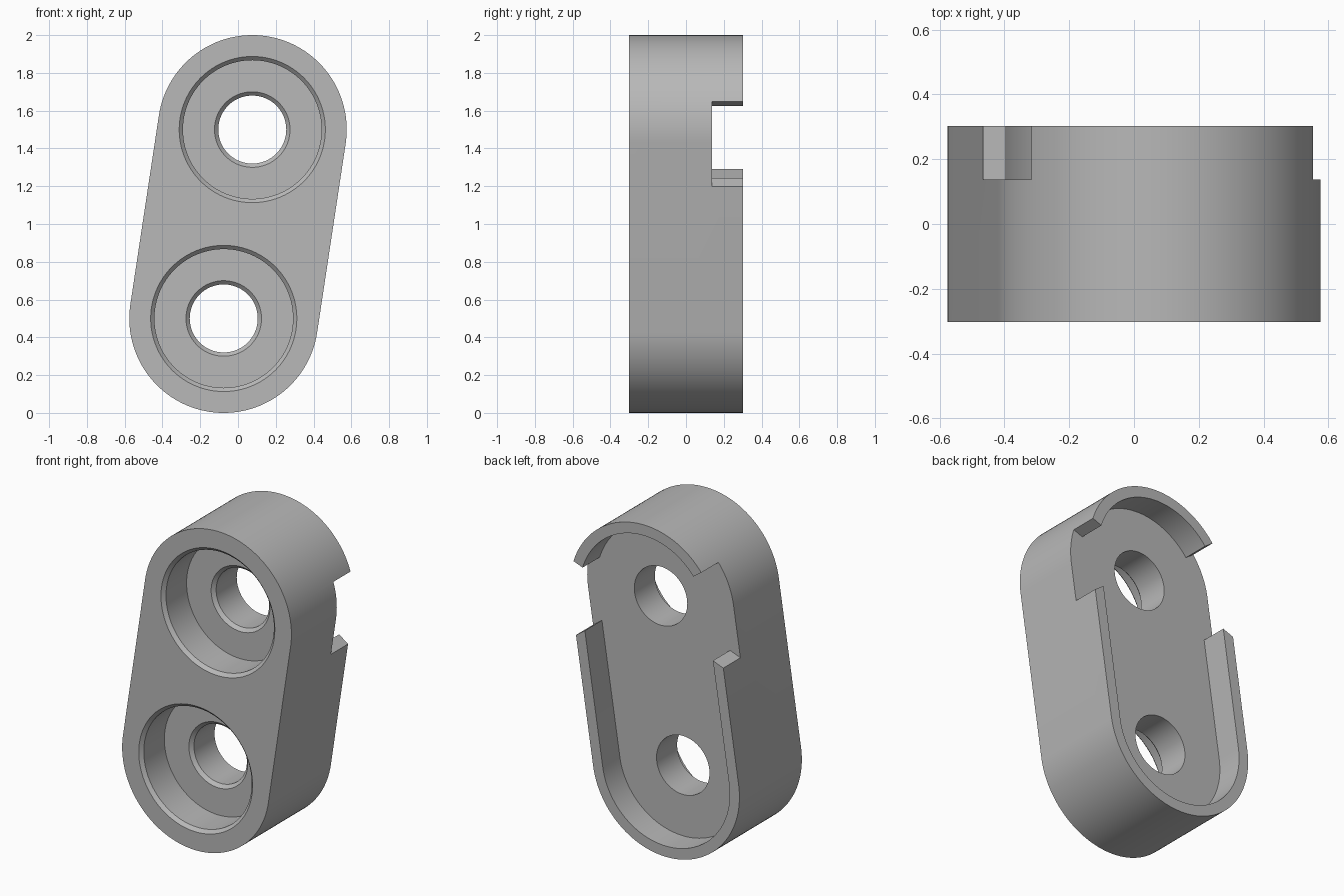
import bpy
import bmesh
import math
from mathutils import Vector

if "Cube" in bpy.data.objects:
    bpy.data.objects.remove(bpy.data.objects["Cube"], do_unlink=True)

HALF_DEPTH = 0.303
RADIUS = 0.5
WALL = 0.066
POCKET_Y = 0.137
TOP = Vector((0.0755, 1.5))
BOTTOM = Vector((-0.0755, 0.5))
LEAN = math.atan2(TOP.x - BOTTOM.x, TOP.y - BOTTOM.y)

grey = bpy.data.materials.new("plain_grey")
grey.use_nodes = True
COLOUR = (0.48, 0.48, 0.48, 1)
grey.diffuse_color = COLOUR
grey.node_tree.nodes["Principled BSDF"].inputs["Base Color"].default_value = COLOUR


def finish(name, bm):
    bmesh.ops.recalc_face_normals(bm, faces=bm.faces)
    mesh = bpy.data.meshes.new(name)
    bm.to_mesh(mesh)
    bm.free()
    mesh.materials.append(grey)
    obj = bpy.data.objects.new(name, mesh)
    bpy.context.collection.objects.link(obj)
    return obj


def prism(name, outline, y0, y1):
    """Extrude an x-z outline from y0 to y1."""
    bm = bmesh.new()
    face = bm.faces.new([bm.verts.new((x, y0, z)) for x, z in outline])
    extruded = bmesh.ops.extrude_face_region(bm, geom=[face])["geom"]
    verts = [v for v in extruded if isinstance(v, bmesh.types.BMVert)]
    bmesh.ops.translate(bm, verts=verts, vec=(0, y1 - y0, 0))
    return finish(name, bm)


def slot_outline(radius, steps=64):
    """Two half circles joined by straight tangents."""
    points = []
    for centre, start in ((TOP, -LEAN), (BOTTOM, math.pi - LEAN)):
        for i in range(steps + 1):
            a = start + math.pi * i / steps
            points.append((centre.x + radius * math.cos(a),
                           centre.y + radius * math.sin(a)))
    return points


def bore(name, centre, steps=96):
    """Stepped, chamfered bore turned about the y axis."""
    profile = [(0, -0.31), (0.394, -0.31), (0.367, -0.283), (0.367, -0.083),
               (0.2, -0.083), (0.18, -0.063), (0.18, 0.25), (0, 0.25)]
    bm = bmesh.new()
    verts = [bm.verts.new((r, y, 0)) for r, y in profile]
    edges = [bm.edges.new(pair) for pair in zip(verts, verts[1:])]
    bmesh.ops.spin(bm, geom=verts + edges, cent=(0, 0, 0), axis=(0, 1, 0),
                   angle=math.tau, steps=steps)
    bmesh.ops.remove_doubles(bm, verts=bm.verts, dist=1e-5)
    bmesh.ops.translate(bm, verts=bm.verts, vec=(centre.x, 0, centre.y))
    return finish(name, bm)


# Solid link body
body = prism("link_body", slot_outline(RADIUS), -HALF_DEPTH, HALF_DEPTH)

# Rear pocket and the two stepped bores
cutters = [
    prism("pocket_cutter", slot_outline(RADIUS - WALL), POCKET_Y, 0.4),
    bore("upper_bore_cutter", TOP),
    bore("lower_bore_cutter", BOTTOM),
]

# Wedge-shaped gaps through the rim, either side of a crossing point
CROSS = Vector((0.131, 1.49))
RISE, FALL = 0.378, -0.717
for name, reach in (("left_gap_cutter", 0.8), ("right_gap_cutter", -0.8)):
    outline = [CROSS] + [CROSS + Vector((reach, reach * s)) for s in (RISE, FALL)]
    cutters.append(prism(name, outline, POCKET_Y, 0.4))

# Apply the cuts, then drop the cutters
bpy.context.view_layer.objects.active = body
body.select_set(True)
for cutter in cutters:
    cutter.hide_render = True
    cut = body.modifiers.new(cutter.name, "BOOLEAN")
    cut.operation = "DIFFERENCE"
    cut.solver = "EXACT"
    cut.object = cutter
    bpy.ops.object.modifier_apply(modifier=cut.name)
for cutter in cutters:
    bpy.data.objects.remove(cutter, do_unlink=True)

# Smooth curved walls, sharp rims
bpy.ops.object.select_all(action="DESELECT")
body.select_set(True)
bpy.ops.object.shade_smooth_by_angle(angle=math.radians(25))
